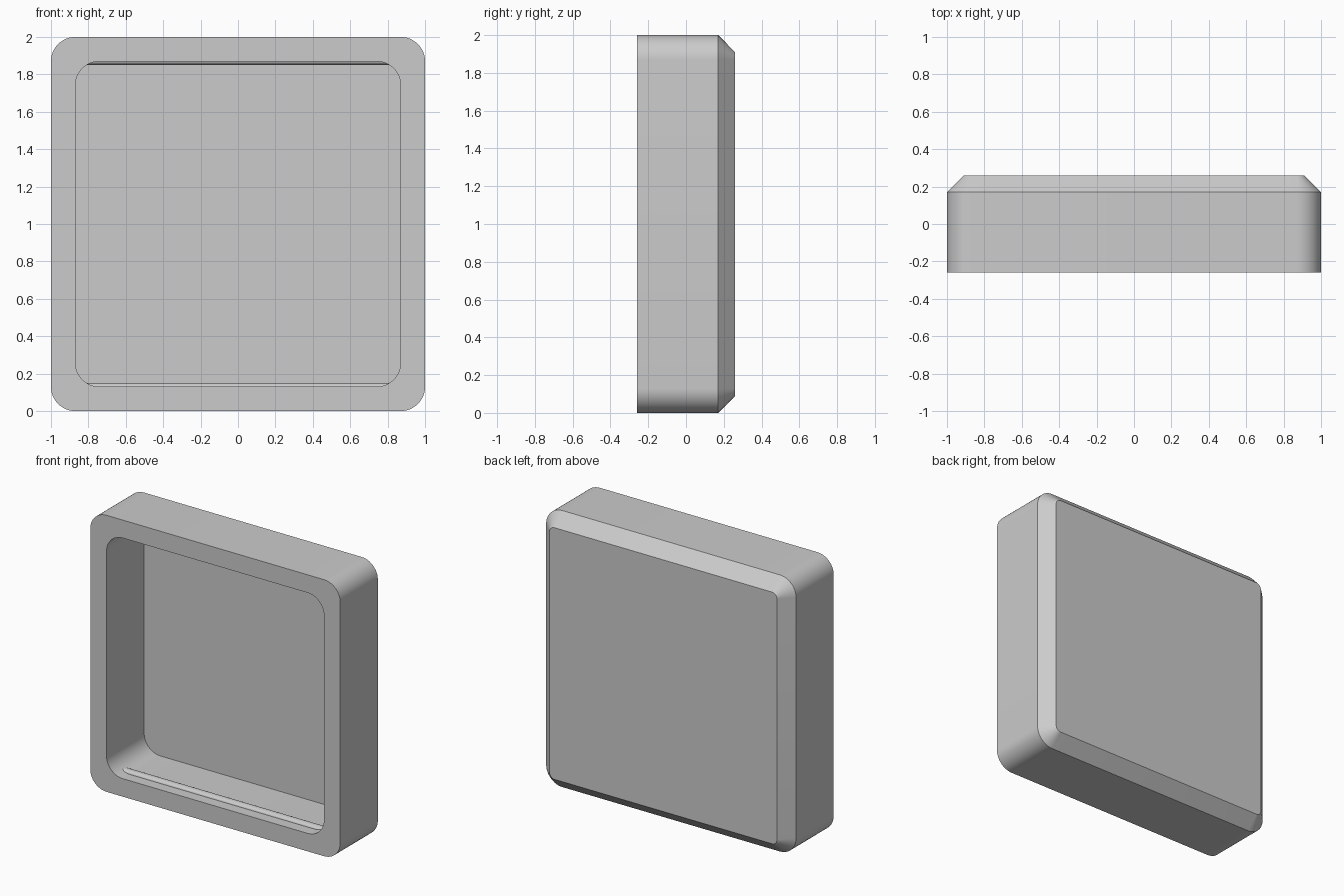
import bpy, bmesh, math

cube = bpy.data.objects.get("Cube")
if cube:
    bpy.data.objects.remove(cube, do_unlink=True)

grey = bpy.data.materials.new("plain_grey")
grey.use_nodes = True
colour = (0.6, 0.6, 0.6, 1)
grey.diffuse_color = colour
grey.node_tree.nodes["Principled BSDF"].inputs["Base Color"].default_value = colour

SEGMENTS = 12
FRONT, BACK = -0.26, 0.26
CHAMFER = 0.09
RADIUS = 0.13
OPENING = 0.87


def finish(bm, name):
    bmesh.ops.recalc_face_normals(bm, faces=bm.faces)
    mesh = bpy.data.meshes.new(name)
    bm.to_mesh(mesh)
    bm.free()
    obj = bpy.data.objects.new(name, mesh)
    bpy.context.collection.objects.link(obj)
    mesh.materials.append(grey)
    bpy.ops.object.select_all(action="DESELECT")
    obj.select_set(True)
    bpy.context.view_layer.objects.active = obj
    bpy.ops.object.shade_smooth_by_angle(angle=math.radians(30))
    return obj


def rounded_square(bm, half, radius, y):
    """Ring of vertices around a rounded square standing at depth y."""
    ring = []
    for corner in range(4):
        mid = math.pi / 4 + corner * math.pi / 2
        cx = math.copysign(half - radius, math.cos(mid))
        cz = math.copysign(half - radius, math.sin(mid))
        for i in range(SEGMENTS + 1):
            a = (corner + i / SEGMENTS) * math.pi / 2
            ring.append(bm.verts.new((cx + radius * math.cos(a), y,
                                      1 + cz + radius * math.sin(a))))
    return ring


# Tray: recess floor, opening, rim, outer wall and chamfered back
bm = bmesh.new()
rings = [rounded_square(bm, *spec) for spec in (
    (OPENING, RADIUS, BACK - CHAMFER),
    (OPENING, RADIUS, FRONT),
    (1, RADIUS, FRONT),
    (1, RADIUS, BACK - CHAMFER),
    (1 - CHAMFER, RADIUS - CHAMFER, BACK),
)]
for a, b in zip(rings, rings[1:]):
    for i in range(len(a)):
        j = (i + 1) % len(a)
        bm.faces.new((a[i], a[j], b[j], b[i]))
bm.faces.new(rings[0])
bm.faces.new(rings[-1])
finish(bm, "tray_body")


# Low rounded snap ridges along the bottom and top of the opening
def ridge(name, side):
    bm = bmesh.new()
    wall = 1 + side * OPENING
    ends = []
    for x in (-0.83, 0.83):
        ends.append([bm.verts.new((x, FRONT + 0.11 - 0.03 * math.cos(a),
                                   wall - side * 0.02 * math.sin(a)))
                     for a in (math.pi * i / SEGMENTS for i in range(SEGMENTS + 1))])
    a, b = ends
    for i in range(len(a)):
        j = (i + 1) % len(a)
        bm.faces.new((a[i], a[j], b[j], b[i]))
    bm.faces.new(a)
    bm.faces.new(b)
    finish(bm, name)


ridge("bottom_ridge", -1)
ridge("top_ridge", 1)
